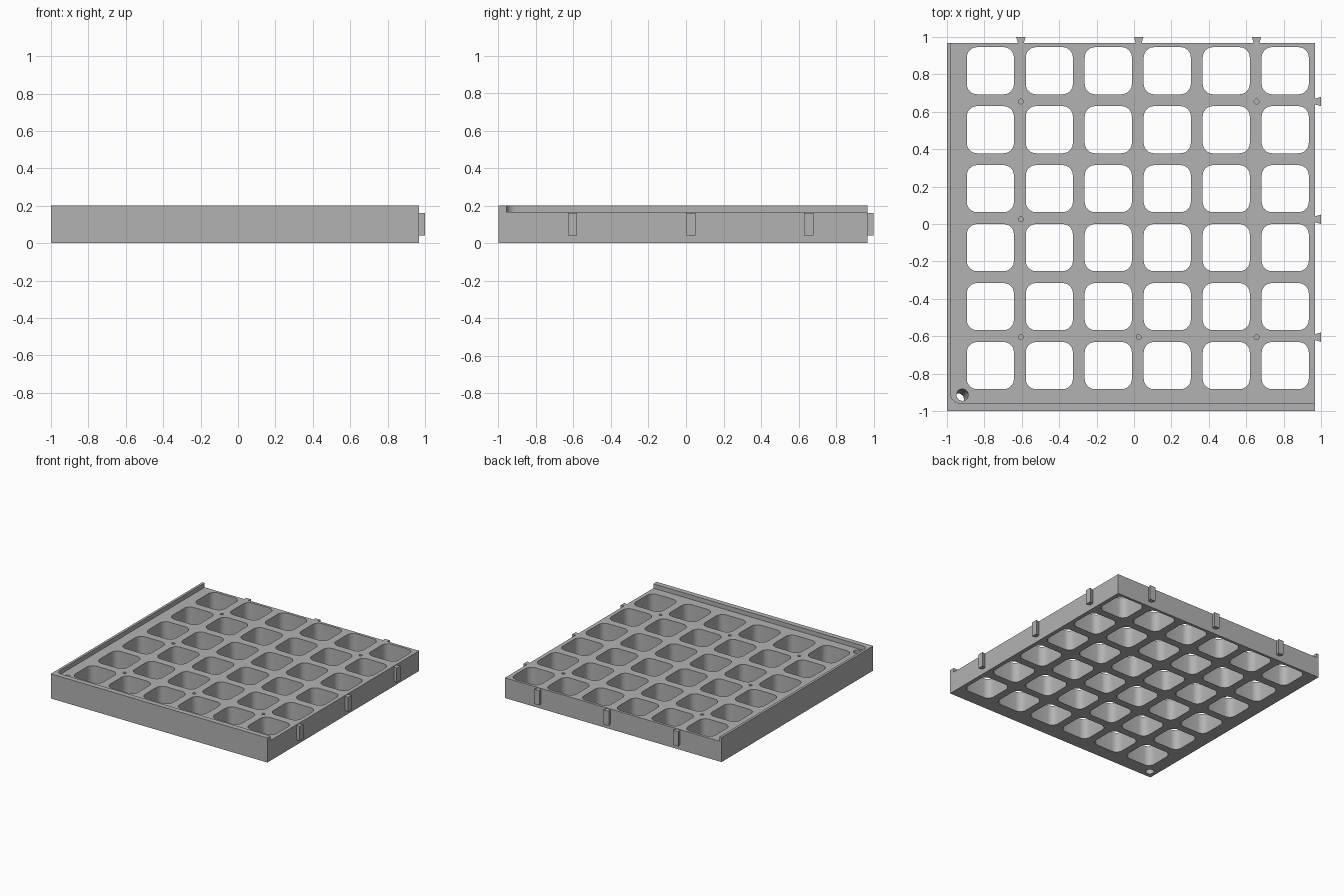
import bpy, bmesh, math

if "Cube" in bpy.data.objects:
    bpy.data.objects.remove(bpy.data.objects["Cube"])

grey = bpy.data.materials.new("plain grey")
grey.diffuse_color = (0.45, 0.45, 0.45, 1)
grey.use_nodes = True
grey.node_tree.nodes["Principled BSDF"].inputs["Base Color"].default_value = grey.diffuse_color

LOW, HIGH = -1.0, 0.967        # tray extent in x and y
TOP, DECK = 0.202, 0.166       # rim top and deck height
PITCH, HOLE, RADIUS = 0.3153, 0.252, 0.055
STOPS = (-0.605, 0.025, 0.655)  # peg and pin positions


def prism(bm, outline, z0, z1, shift=(0, 0)):
    """Extrude an outline; shift moves the lower end sideways."""
    low = [bm.verts.new((x + shift[0], y + shift[1], z0)) for x, y in outline]
    high = [bm.verts.new((x, y, z1)) for x, y in outline]
    bm.faces.new(low[::-1])
    bm.faces.new(high)
    n = len(outline)
    for i in range(n):
        j = (i + 1) % n
        bm.faces.new((low[i], low[j], high[j], high[i]))


def circle(x, y, r, n):
    return [(x + r * math.cos(2 * math.pi * i / n),
             y + r * math.sin(2 * math.pi * i / n)) for i in range(n)]


def arc(x, y, r, start, n):
    return [(x + r * math.cos(start + math.pi / 2 * i / n),
             y + r * math.sin(start + math.pi / 2 * i / n)) for i in range(n + 1)]


def rounded_square(x, y, size, r):
    h = size / 2 - r
    pts = []
    for k, (sx, sy) in enumerate(((1, 1), (-1, 1), (-1, -1), (1, -1))):
        pts += arc(x + sx * h, y + sy * h, r, k * math.pi / 2, 6)
    return pts


def make(name, bm):
    mesh = bpy.data.meshes.new(name)
    bm.to_mesh(mesh)
    bm.free()
    mesh.materials.append(grey)
    obj = bpy.data.objects.new(name, mesh)
    bpy.context.collection.objects.link(obj)
    return obj


def activate(obj):
    bpy.ops.object.select_all(action='DESELECT')
    obj.select_set(True)
    bpy.context.view_layer.objects.active = obj


def cut(target, bm):
    cutter = make("cutter", bm)
    cutter.hide_render = True
    mod = target.modifiers.new("cut", 'BOOLEAN')
    mod.operation, mod.solver, mod.object = 'DIFFERENCE', 'EXACT', cutter
    activate(target)
    bpy.ops.object.modifier_apply(modifier=mod.name)
    bpy.data.objects.remove(cutter)


# Solid tray block
bm = bmesh.new()
prism(bm, [(LOW, LOW), (HIGH, LOW), (HIGH, HIGH), (LOW, HIGH)], 0, TOP)
tray = make("grid_tray", bm)

# Lowered deck, leaving a rim on the left and front with a rounded inner corner
bm = bmesh.new()
prism(bm, arc(-0.98 + 0.05, -0.958 + 0.05, 0.05, math.pi, 8)
      + [(1.1, -0.958), (1.1, 1.1), (-0.98, 1.1)], DECK, 0.3)
cut(tray, bm)

# Six by six cells, blind pin holes and the slanted corner hole
bm = bmesh.new()
for i in range(6):
    for j in range(6):
        prism(bm, rounded_square(-0.768 + i * PITCH, -0.757 + j * PITCH, HOLE, RADIUS),
              -0.1, 0.3)
for i, j in ((0, 0), (1, 0), (2, 0), (0, 1), (0, 2), (2, 2)):
    prism(bm, circle(STOPS[i], STOPS[j], 0.013, 16), 0.13, 0.3)
prism(bm, circle(-0.912, -0.908, 0.032, 24), -0.04, DECK + 0.04, (-0.035, -0.035))
cut(tray, bm)
activate(tray)
bpy.ops.object.shade_smooth_by_angle(angle=math.radians(30))

# Dovetail pegs on the right and back sides
for s in STOPS:
    profile = [(HIGH - 0.005, s - 0.014), (1.0, s - 0.025),
               (1.0, s + 0.025), (HIGH - 0.005, s + 0.014)]
    bm = bmesh.new()
    prism(bm, profile, 0.042, 0.162)
    make("right_peg", bm)
    bm = bmesh.new()
    prism(bm, [(y, x) for x, y in profile][::-1], 0.042, 0.162)
    make("back_peg", bm)
